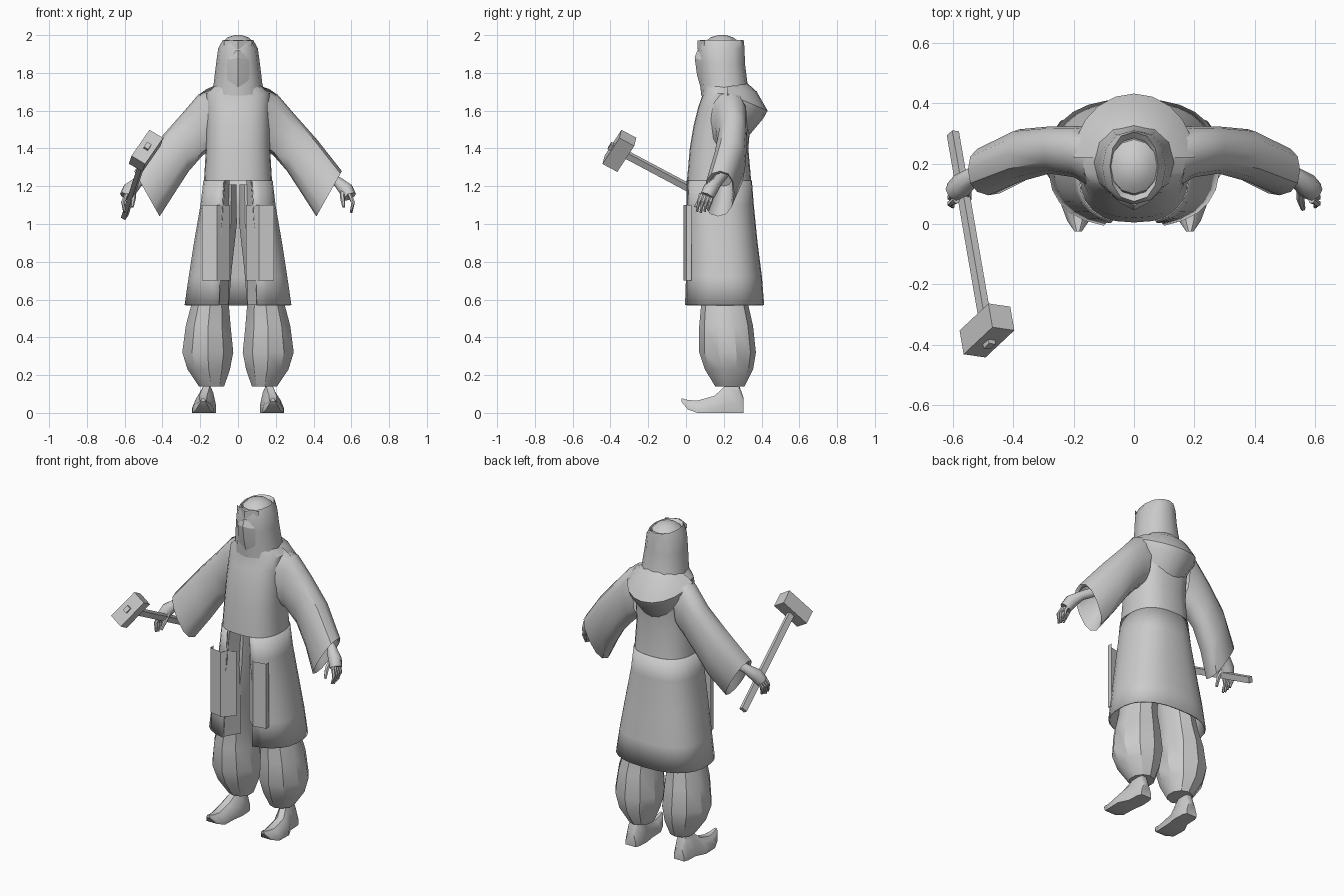
import bpy, math
from mathutils import Vector, Matrix

cube = bpy.data.objects.get("Cube")
if cube:
    bpy.data.objects.remove(cube, do_unlink=True)

GREY = (0.6, 0.6, 0.6, 1)
mat = bpy.data.materials.new("plain grey")
mat.use_nodes = True
mat.diffuse_color = GREY
mat.node_tree.nodes["Principled BSDF"].inputs["Base Color"].default_value = GREY


def make(name, verts, faces, angle=35):
    me = bpy.data.meshes.new(name)
    me.from_pydata([tuple(v) for v in verts], [], faces)
    me.materials.append(mat)
    ob = bpy.data.objects.new(name, me)
    bpy.context.collection.objects.link(ob)
    bpy.ops.object.select_all(action='DESELECT')
    ob.select_set(True)
    bpy.context.view_layer.objects.active = ob
    bpy.ops.object.mode_set(mode='EDIT')
    bpy.ops.mesh.select_all(action='SELECT')
    bpy.ops.mesh.normals_make_consistent(inside=False)
    bpy.ops.object.mode_set(mode='OBJECT')
    bpy.ops.object.shade_smooth_by_angle(angle=math.radians(angle))
    return ob


def loft(name, rings, closed=True, cap0=False, cap1=False, angle=35):
    n = len(rings[0])
    verts = [v for r in rings for v in r]
    faces = []
    for i in range(len(rings) - 1):
        for j in range(n if closed else n - 1):
            k = (j + 1) % n
            faces.append((i*n + j, i*n + k, (i+1)*n + k, (i+1)*n + j))
    if cap0:
        faces.append(tuple(range(n)))
    if cap1:
        faces.append(tuple(range(len(verts) - n, len(verts))))
    return make(name, verts, faces, angle)


def spow(v, p):
    return math.copysign(abs(v) ** p, v)


def ring(z, rx, front, back, cx=0, n=16, p=1.0, a0=0.0, a1=2*math.pi, closed=True):
    """Horizontal oval, starting at the front and running round the left side."""
    cy, ry = (front + back) / 2, (back - front) / 2
    steps = n if closed else n - 1
    return [Vector((cx + rx * spow(math.sin(a), p), cy - ry * spow(math.cos(a), p), z))
            for a in (a0 + (a1 - a0) * i / steps for i in range(n))]


def tube(name, path, n=6):
    """Rounded limb through (point, radius) pairs."""
    pts = [Vector(p) for p, r in path]
    rings = []
    for i, (p, r) in enumerate(path):
        d = pts[min(i + 1, len(pts) - 1)] - pts[max(i - 1, 0)]
        q = d.to_track_quat('Z', 'Y')
        rings.append([pts[i] + q @ Vector((r * math.cos(t), r * math.sin(t), 0))
                      for t in (2 * math.pi * k / n for k in range(n))])
    return loft(name, rings, cap0=True, cap1=True, angle=50)


def box(name, size, matrix):
    verts = [matrix @ Vector((x * size[0], y * size[1], z * size[2]))
             for x in (-.5, .5) for y in (-.5, .5) for z in (-.5, .5)]
    return make(name, verts, [(0, 1, 3, 2), (4, 6, 7, 5), (0, 4, 5, 1),
                              (2, 3, 7, 6), (0, 2, 6, 4), (1, 5, 7, 3)], 20)


# Coat: closed bodice, then a skirt open down the front
bodice = [(1.23, .18, .005, .345), (1.4, .17, .02, .33), (1.52, .17, .04, .34),
          (1.62, .17, .065, .35), (1.69, .17, .09, .34), (1.73, .125, .09, .32)]
loft("coat_bodice", [ring(*b, n=24, p=.8) for b in bodice])

skirt = [(1.23, .18, .005, .345, .07), (1.1, .195, 0, .355, .08), (.9, .23, 0, .375, .09),
         (.72, .258, -.003, .398, .095), (.57, .28, -.008, .41, .1)]
rows = []
for z, rx, f, b, w in skirt:
    a = math.asin((w / rx) ** 1.25)
    rows.append(ring(z, rx, f, b, n=25, p=.8, a0=a, a1=2*math.pi - a, closed=False))
coat = loft("coat_skirt", rows, closed=False)
mod = coat.modifiers.new("thickness", 'SOLIDIFY')
mod.thickness, mod.offset = .008, 0

# Head cloth, open at the top with a dome inside
hood = [(1.68, .14, .08, .34), (1.75, .128, .075, .325), (1.85, .116, .07, .312),
        (1.93, .105, .065, .31), (1.975, .08, .075, .305), (1.955, .07, .095, .285)]
loft("head_cloth", [ring(*h, n=12, p=.9) for h in hood])
dome = [(1.93, .085, .09, .29), (1.965, .08, .1, .28), (1.988, .055, .13, .25), (2.0, .02, .17, .21)]
loft("head_dome", [ring(*d, n=12) for d in dome], cap1=True)

# Veil with a ridge down the middle, and a brow band with a low point
veil = [(1.91, .05, .06), (1.87, .072, .046), (1.78, .085, .058), (1.71, .095, .078)]
loft("face_veil", [[Vector((-w, y + .05, z)), Vector((-w * .6, y + .022, z)), Vector((0, y, z + .01)),
                    Vector((w * .6, y + .022, z)), Vector((w, y + .05, z))]
                   for z, w, y in veil], closed=False, angle=20)
loft("brow_band", [[Vector((x, .062 + abs(x) * .5, z - drop * (1 - abs(x) / .075)))
                    for x in (-.075, -.035, 0, .035, .075)]
                   for z, drop in ((1.972, 0), (1.945, .02))], closed=False, angle=20)

# Hood lying folded on the back
fold = [(1.75, 1.73, .12, .32), (1.70, 1.715, .165, .375), (1.60, 1.69, .2, .432),
        (1.56, 1.66, .2, .41), (1.47, 1.6, .16, .335)]
rows = []
for zb, zs, rx, back in fold:
    row = []
    for i in range(11):
        t = math.pi * i / 10
        s = math.sin(t)
        row.append(Vector((rx * math.cos(t), .22 + (back - .22) * s, zs + (zb - zs) * s)))
    rows.append(row)
loft("folded_hood", rows, closed=False)

# Paired parts: s = 1 is the model's left
trouser = [(1.21, .075, .08, .31, .07), (1.0, .09, .07, .31, .088), (.75, .12, .07, .32, .09),
           (.57, .148, .08, .33, .105), (.46, .158, .07, .355, .125), (.32, .16, .07, .37, .142),
           (.23, .155, .1, .355, .118), (.14, .14, .155, .31, .07)]
shoe = [(.305, 0, .08, .035), (.28, 0, .15, .045), (.21, 0, .145, .048), (.15, 0, .09, .058),
        (.06, 0, .065, .055), (.01, .018, .068, .036), (-.025, .06, .078, .012)]
sleeve = [(.14, 1.71, .14, 1.40, .215, .1), (.21, 1.685, .19, 1.36, .235, .085),
          (.30, 1.58, .26, 1.28, .24, .078), (.42, 1.445, .335, 1.165, .222, .087),
          (.55, 1.28, .415, 1.04, .17, .08), (.535, 1.27, .41, 1.06, .175, .068),
          (.45, 1.36, .37, 1.2, .2, .05)]
for s, side in ((1, "left"), (-1, "right")):
    loft(side + "_trouser", [ring(z, rx, f, b, cx=s * cx, n=10) for z, cx, f, b, rx in trouser],
         cap0=True, cap1=True, angle=32)

    # Shoe with a turned-up toe
    rows = []
    for y, lo, hi, w in shoe:
        outline = ((-1, 0), (1, 0), (1, .3), (.7, .75), (.35, 1), (-.35, 1), (-.7, .75), (-1, .3))
        rows.append([Vector((s * .175 + s * (.01 if y < .2 else -.01) + u * w, y, lo + v * (hi - lo)))
                     for u, v in outline])
    loft(side + "_shoe", rows, cap0=True, cap1=True)

    # Wide sleeve, turned inside at the cuff
    rows = []
    for tx, tz, bx, bz, cy, ry in sleeve:
        top, bot = Vector((s * tx, cy + .01, tz)), Vector((s * bx, cy, bz))
        mid, half = (top + bot) / 2, (top - bot) / 2
        rows.append([mid + half * spow(math.cos(t), .85) + Vector((0, ry * spow(math.sin(t), .85), 0))
                     for t in (2 * math.pi * k / 12 for k in range(12))])
    loft(side + "_sleeve", rows, cap1=True, angle=40)

    # Hand: palm, four bent fingers and a thumb
    tube(side + "_palm", [((s * .44, .2, 1.27), .03), ((s * .525, .165, 1.225), .028),
                          ((s * .57, .13, 1.185), .04), ((s * .592, .11, 1.145), .036)], 8)
    for i in range(4):
        y = .08 + i * .02
        tip = 1.06 + .006 * abs(i - 1)
        tube(f"{side}_finger_{i + 1}", [((s * .588, y, 1.16), .012), ((s * .609, y - .012, 1.115), .011),
                                        ((s * .6, y - .022, tip), .007)])
    tube(side + "_thumb", [((s * .555, .125, 1.185), .016), ((s * .552, .08, 1.14), .013),
                           ((s * .56, .05, 1.09), .008)])

    # Turned-in facing along the coat opening and the hanging front panel
    loft(side + "_coat_facing", [[Vector((s * (w + .005), .003, z)), Vector((s * inner, .1, z))]
                                 for z, w, inner in ((1.23, .07, .045), (.9, .09, .05), (.57, .1, .05))],
         closed=False, angle=20)
    panel = ((.19, .03), (.19, .002), (.11, -.013), (.042, .045))
    loft(side + "_front_panel", [[Vector((s * x, y, z)) for x, y in panel] for z in (1.1, .7)],
         closed=False, angle=20)

# Hammer in the right hand
start, end = Vector((-.6, .3, 1.04)), Vector((-.478, -.405, 1.415))
axis = (end - start).normalized()
long = Vector((.1, .07, .15))
long = (long - axis * long.dot(axis)).normalized()
frame = Matrix((axis.cross(long), long, axis)).transposed().to_4x4()
box("hammer_handle", (.026, .036, (end - start).length), Matrix.Translation((start + end) / 2) @ frame)
box("hammer_head", (.085, .19, .09), Matrix.Translation(end - axis * .06) @ frame)
